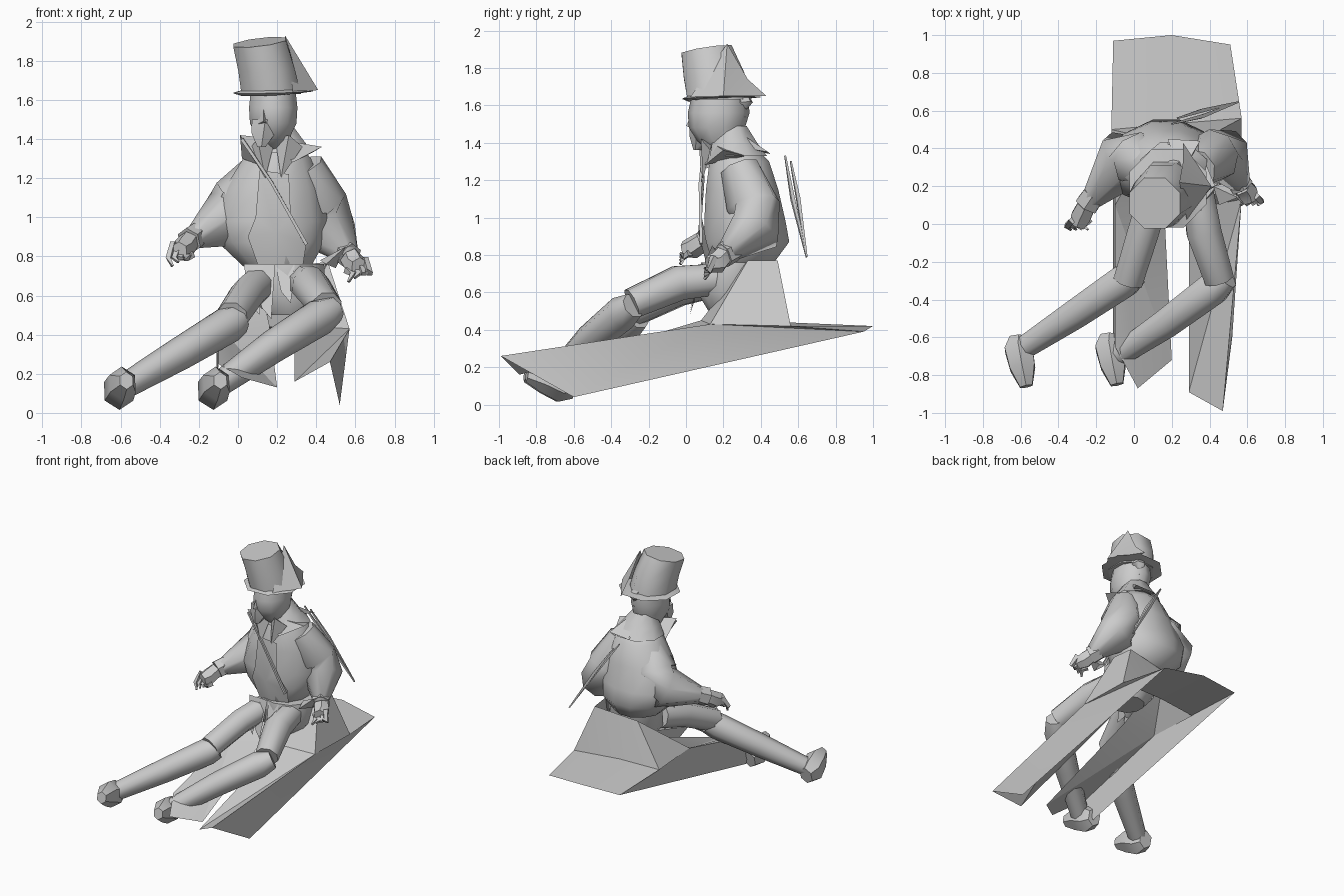
import bpy, math
from mathutils import Vector

grey = bpy.data.materials.new("plain grey")
grey.diffuse_color = (0.6, 0.6, 0.6, 1)


def make(name, verts, faces, angle=50):
    me = bpy.data.meshes.new(name)
    me.from_pydata([tuple(v) for v in verts], [], faces)
    me.materials.append(grey)
    me.polygons.foreach_set("use_smooth", [True] * len(me.polygons))
    me.set_sharp_from_angle(angle=math.radians(angle))
    ob = bpy.data.objects.new(name, me)
    bpy.context.collection.objects.link(ob)
    return ob


def skin(name, verts, rings, n, caps=True, angle=50):
    """Join equal rings of n points into a skin."""
    faces = [(r * n + i, r * n + (i + 1) % n, (r + 1) * n + (i + 1) % n, (r + 1) * n + i)
             for r in range(rings - 1) for i in range(n)]
    if caps:
        faces += [tuple(reversed(range(n))), tuple(range((rings - 1) * n, rings * n))]
    return make(name, verts, faces, angle)


def loft(name, rings, n=10, tilt=(0, 0), caps=True, angle=50):
    """Stack of ellipses (cx, cy, z, rx, ry); the tilt grows with height."""
    verts = []
    for k, (cx, cy, z, rx, ry) in enumerate(rings):
        f = k / (len(rings) - 1)
        for i in range(n):
            a = 2 * math.pi * (i + 0.5) / n
            dx, dy = rx * math.cos(a), ry * math.sin(a)
            verts.append((cx + dx, cy + dy, z + f * (tilt[0] * dx + tilt[1] * dy)))
    return skin(name, verts, len(rings), n, caps, angle)


def tube(name, path, n=8, flat=1.0, angle=50):
    """Tapered limb through (x, y, z, radius) points."""
    pts = [Vector(p[:3]) for p in path]
    verts = []
    for k, p in enumerate(pts):
        t = (pts[min(k + 1, len(pts) - 1)] - pts[max(k - 1, 0)]).normalized()
        u = t.cross(Vector((0, 0, 1))).normalized()
        v = u.cross(t)
        for i in range(n):
            a = 2 * math.pi * (i + 0.5) / n
            verts.append(p + path[k][3] * (u * math.cos(a) * flat + v * math.sin(a)))
    return skin(name, verts, len(pts), n, True, angle)


# Head, beard, nose, hair
loft("head", [(.18, .22, 1.34, .07, .08), (.18, .18, 1.41, .09, .12), (.18, .165, 1.48, .125, .15),
              (.18, .175, 1.56, .13, .165), (.18, .18, 1.65, .12, .15)], 10)
loft("beard", [(.12, .06, 1.36, .025, .02), (.13, .09, 1.43, .07, .07), (.14, .10, 1.50, .08, .08)], 6)
make("nose", [(.13, .0, 1.49), (.09, .06, 1.47), (.16, .05, 1.47), (.13, .04, 1.57)],
     [(0, 2, 1), (0, 1, 3), (0, 3, 2)])
tube("hair_knot", [(.20, .28, 1.66, .05), (.22, .31, 1.61, .05), (.22, .30, 1.54, .02)], 6)

# Tall tilted hat with a ragged brim
loft("hat_crown", [(.17, .17, 1.63, .165, .175), (.145, .15, 1.76, .155, .175), (.11, .11, 1.895, .145, .145)],
     8, (.12, .15), angle=55)
loft("hat_brim", [(.17, .17, 1.65, .16, .17), (.18, .19, 1.64, .22, .225), (.17, .17, 1.63, .16, .17)],
     8, (.05, .05), False)
make("hat_flap", [(.24, .22, 1.93), (.41, .20, 1.65), (.28, .02, 1.64), (.26, .33, 1.74), (.26, .43, 1.65)],
     [(0, 2, 1), (0, 1, 3), (1, 4, 3), (1, 2, 4)])

# Round coat body
loft("coat_body", [(.20, .26, .71, .09, .10), (.20, .29, .75, .18, .18), (.17, .325, .87, .28, .235),
                   (.16, .315, .98, .31, .225), (.18, .30, 1.15, .255, .20), (.20, .285, 1.30, .18, .165),
                   (.20, .26, 1.39, .10, .10)], 12)

# Shoulder cape and standing collar points
loft("shoulder_cape", [(.21, .28, 1.33, .19, .165), (.20, .26, 1.40, .14, .13), (.19, .25, 1.49, .08, .08)],
     8, caps=False, angle=60)
for tip, a, b in (((.01, .10, 1.42), (.02, .22, 1.30), (.13, .10, 1.26)),
                  ((.43, .20, 1.36), (.38, .32, 1.33), (.28, .10, 1.28)),
                  ((.10, .07, 1.40), (.05, .13, 1.34), (.14, .08, 1.20)),
                  ((.26, .08, 1.42), (.33, .13, 1.36), (.22, .09, 1.20)),
                  ((.35, .44, 1.35), (.18, .45, 1.34), (.24, .25, 1.48))):
    make("collar_point", [tip, a, b, (.19, .14, 1.40)], [(0, 1, 2), (0, 2, 3), (0, 3, 1)])

# Waistcoat front plate and chest strap
make("waistcoat", [(.11, .09, 1.24), (.26, .10, 1.22), (.27, .085, 1.00), (.35, .11, .87), (.33, .15, .74),
                   (.22, .12, .71), (.10, .12, .76), (.05, .10, .90), (.09, .08, 1.00), (.19, .065, .92)],
     [(9, i, (i + 1) % 9)[::-1] for i in range(9)], 60)
tube("chest_strap", [(.02, .10, 1.40, .012), (.17, .075, 1.18, .01), (.35, .08, .86, .012)], 4)

# Thin blades slung on the back
for off in (0, .03):
    tube("back_blade", [(.20 + off, .53 + off, 1.33 - off, .006), (.36, .57 + off, 1.10, .014),
                        (.55, .645, .79, .006)], 4)

# Cone-like sleeves, hands, fingers
arms = {
    "left": ([(.11, .28, 1.24, .10), (.02, .34, 1.10, .15), (-.04, .35, .99, .165), (-.25, .10, .88, .045)],
             (-.28, .04, .84)),
    "right": ([(.33, .29, 1.26, .11), (.42, .36, 1.06, .145), (.47, .37, .93, .145), (.57, .20, .80, .05)],
              (.60, .17, .76)),
}
for side, (path, h) in arms.items():
    s = -1 if side == "left" else 1
    tube(side + "_sleeve", path, 8, 1.0, 70)
    w = path[-1]
    tube(side + "_hand", [(w[0], w[1], w[2], .055), (h[0], h[1], h[2], .06),
                          (h[0] + s * .02, h[1] - .05, h[2] - .01, .045)], 6)
    for k in range(4):
        d = (k - 1.5) * .03
        tube(side + "_finger", [(h[0] + d, h[1] - .02, h[2] + .02 * s * (k - 1.5), .022),
                                (h[0] + s * .03 + d, h[1] - .05, h[2] - .05, .018),
                                (h[0] + s * .01 + d, h[1] - .07, h[2] - .09 + .02 * k, .008)], 4)
    # loose cuff
    tube(side + "_cuff", [(w[0] - s * .04, w[1] + .06, w[2] + .03, .065), (w[0], w[1], w[2], .07)], 6)

# Trousers: hips, thighs, shins, shoes
loft("hips", [(.26, .24, .50, .12, .12), (.26, .24, .60, .20, .18), (.25, .26, .76, .20, .18)], 10)
legs = {
    "left": ([(.11, .16, .66, .09), (.05, -.04, .61, .09), (-.03, -.30, .49, .085)],
             [(.0, -.26, .48, .08), (-.05, -.30, .45, .095), (-.30, -.47, .30, .085), (-.59, -.66, .13, .065)],
             (-.61, -.63, -.57)),
    "right": ([(.34, .16, .67, .09), (.37, -.04, .65, .10), (.45, -.29, .54, .085)],
              [(.49, -.28, .53, .07), (.42, -.34, .49, .095), (.18, -.52, .34, .085), (-.09, -.70, .15, .065)],
              (-.13, -.62, -.09)),
}
for side, (thigh, shin, (fx, fy, tx)) in legs.items():
    tube(side + "_thigh", thigh)
    tube(side + "_shin", shin)
    tube(side + "_shoe", [(fx, fy + .03, .095, .065), (fx, fy - .03, .11, .10),
                          ((fx + tx) / 2, fy - .13, .15, .09), (tx, fy - .23, .165, .045)], 6, .85, 50)

# Coat front flaps hanging over the lap
for x, z in ((.08, .50), (.14, .48), (.24, .56)):
    make("lap_flap", [(x - .05, .10, .76), (x + .05, .09, .76), (x + .03, .02, z), (x - .02, .04, z + .06)],
         [(0, 3, 2, 1)])
make("hip_point", [(.42, .20, .78), (.55, .14, .85), (.50, .22, .74), (.45, .10, .76)],
     [(0, 1, 2), (0, 3, 1), (1, 3, 2)])

# Spread coat skirt: tent at the waist, flat back panel and two long tails
skirt = [(.46, .33, .77), (.44, .49, .77), (.10, .45, .73),          # waist
         (.57, .13, .43), (.57, .56, .42), (.51, .95, .39),          # right hem
         (.20, 1.0, .42), (-.11, .97, .41), (-.12, .50, .43),        # back hem
         (-.10, .10, .44), (.16, .08, .45), (.29, .08, .45),         # front hem
         (.29, -.89, .16), (.47, -.99, .26), (.52, -.60, .04),       # right tail
         (.20, -.72, .13), (.02, -.87, .18), (-.10, -.65, .25),      # left tail
         (-.11, -.58, .06), (.20, .53, .44)]
make("coat_skirt", skirt,
     [(0, 3, 4, 1), (1, 4, 19), (1, 19, 2), (2, 19, 8), (2, 8, 9), (0, 11, 3),
      (4, 5, 6, 19), (19, 6, 7, 8),
      (2, 9, 10), (3, 11, 12), (3, 12, 13), (3, 13, 14), (3, 14, 5), (3, 5, 4),
      (9, 17, 16), (9, 16, 15), (9, 15, 10), (7, 18, 9), (9, 18, 17), (7, 9, 8)], 25)
